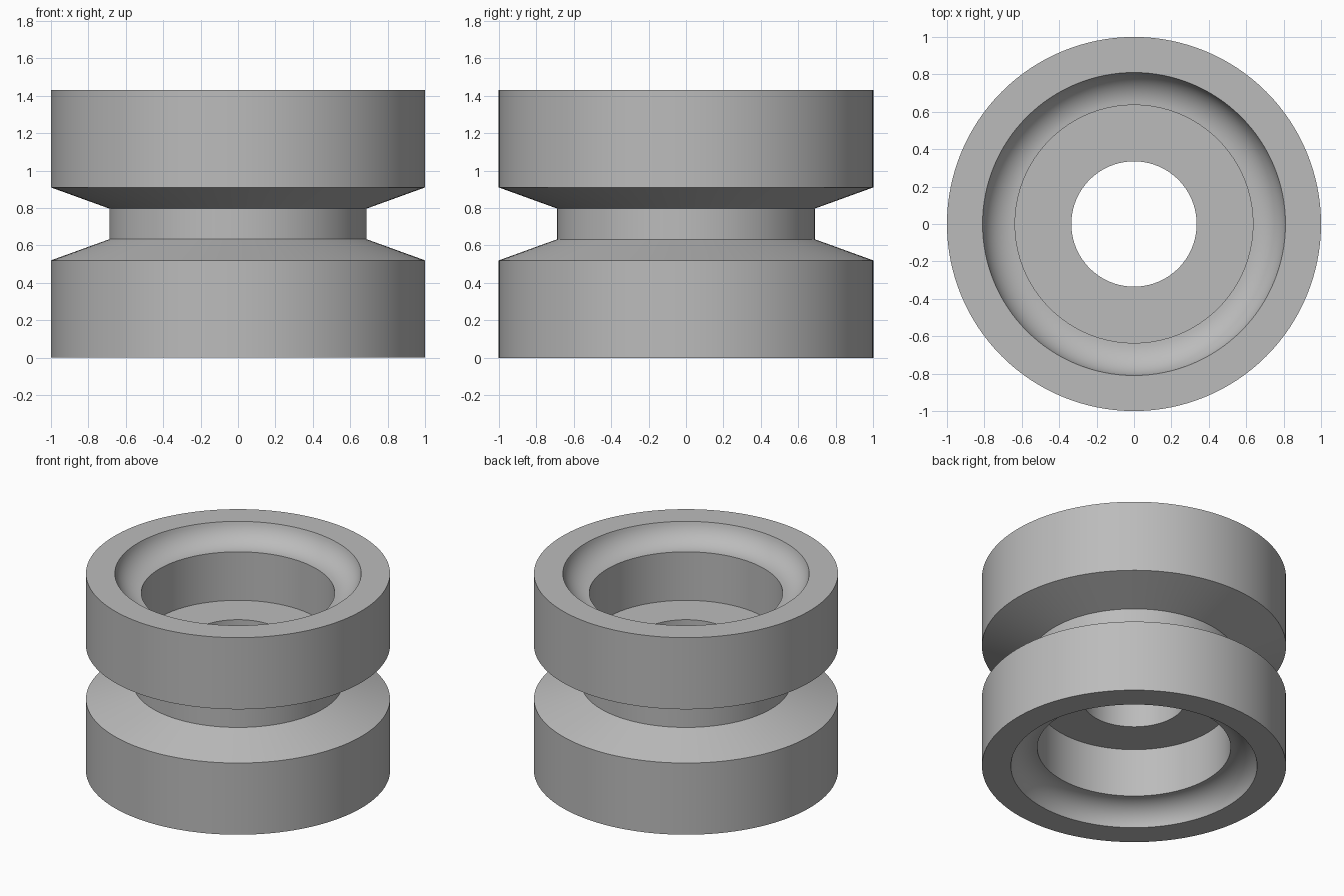
import bpy
import bmesh
from math import acos, cos, sin, pi, radians
from mathutils import Vector

cube = bpy.data.objects.get("Cube")
if cube:
    bpy.data.objects.remove(cube, do_unlink=True)

HEIGHT = 1.43
SEGMENTS = 128

# Single grey material
grey = bpy.data.materials.new("plain_grey")
grey.use_nodes = True
colour = (0.5, 0.5, 0.5, 1)
grey.diffuse_color = colour
grey.node_tree.nodes["Principled BSDF"].inputs["Base Color"].default_value = colour

# Ball race: a concave arc from the flat rim down to the recess wall
RECESS_R, RACE_R, LIFT = 0.636, 0.178, 0.038
start = pi / 2 - acos(LIFT / RACE_R)
race = []
for i in range(13):
    a = start + (pi / 2 - start) * i / 12
    race.append((RECESS_R + RACE_R * cos(a), HEIGHT + LIFT - RACE_R * sin(a)))

# Upper half section: groove, rim, race, recess, bore
upper = [(0.688, 0.797), (1, 0.91), (1, HEIGHT)] + race
upper += [(RECESS_R, 0.938), (0.335, 0.938)]
lower = [(r, HEIGHT - z) for r, z in reversed(upper)]
section = upper + lower

# Revolve the closed section about the vertical axis
bm = bmesh.new()
verts = [bm.verts.new((r, 0, z)) for r, z in section]
edges = [bm.edges.new((v, verts[i - 1])) for i, v in enumerate(verts)]
bmesh.ops.spin(bm, geom=verts + edges, cent=Vector(), axis=(0, 0, 1),
               angle=2 * pi, steps=SEGMENTS, use_merge=True)
bmesh.ops.remove_doubles(bm, verts=bm.verts, dist=0.0001)
bmesh.ops.recalc_face_normals(bm, faces=bm.faces)

mesh = bpy.data.meshes.new("grooved_wheel")
bm.to_mesh(mesh)
bm.free()
mesh.materials.append(grey)
wheel = bpy.data.objects.new("grooved_wheel", mesh)
bpy.context.collection.objects.link(wheel)

# Smooth round surfaces with crisp rims
bpy.ops.object.select_all(action='DESELECT')
wheel.select_set(True)
bpy.context.view_layer.objects.active = wheel
bpy.ops.object.shade_smooth_by_angle(angle=radians(18))
